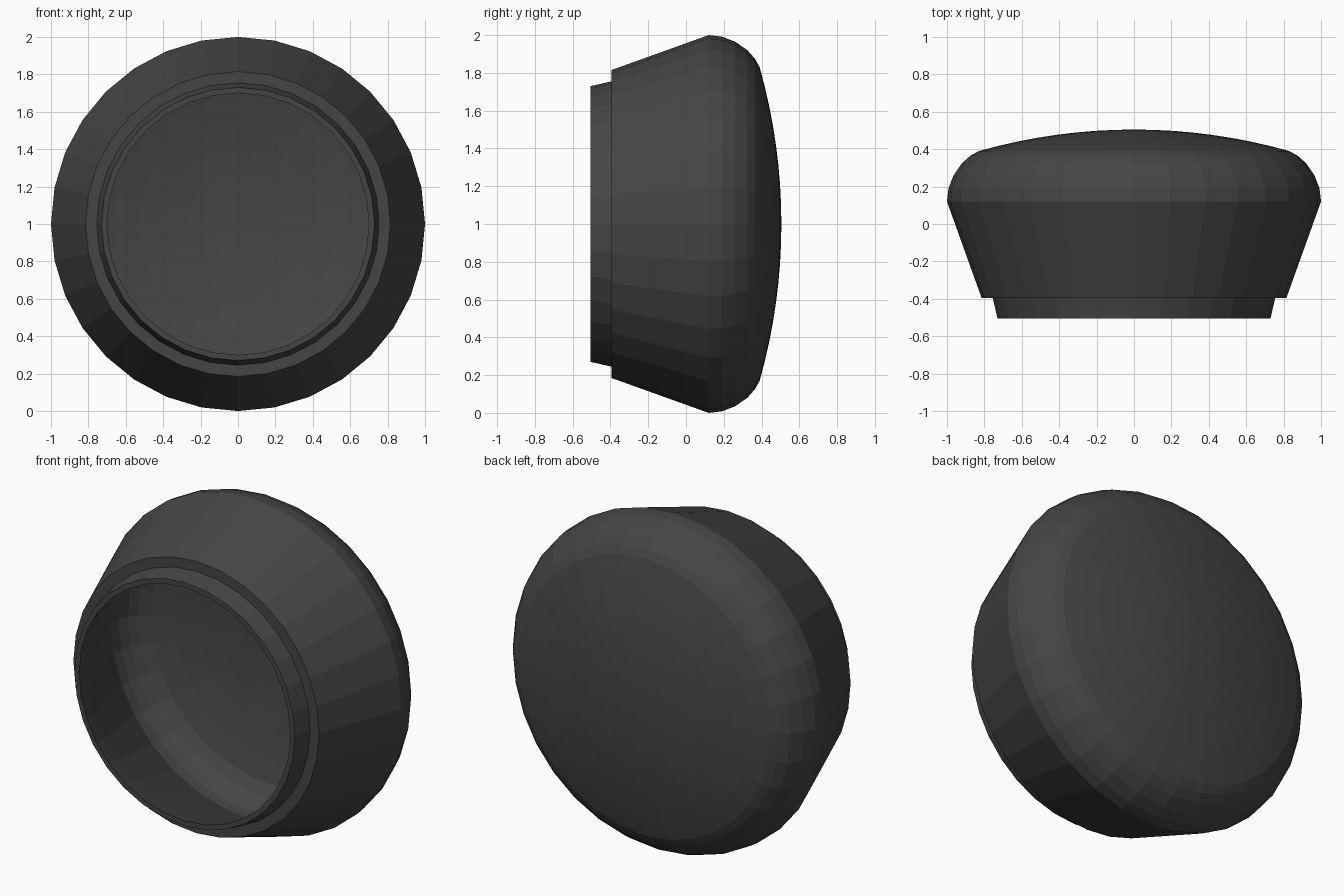
import bpy, bmesh
from math import sin, cos, pi, sqrt

if "Cube" in bpy.data.objects:
    bpy.data.objects.remove(bpy.data.objects["Cube"])

SIDES = 32


def dome(r_edge, y_edge, rise, steps):
    # shallow spherical cap, from near the centre out to its edge
    R = (r_edge ** 2 + rise ** 2) / (2 * rise)
    pts = []
    for i in range(steps + 1):
        r = r_edge * i / steps
        pts.append((r, y_edge + rise - R + sqrt(R * R - r * r)))
    return pts


def lathe(name, profile):
    # revolve (radius, y) pairs around the y axis at z = 1
    bm = bmesh.new()
    rings = []
    for r, y in profile:
        if r < 1e-6:
            rings.append([bm.verts.new((0, y, 1))])
        else:
            rings.append([bm.verts.new((r * sin(2 * pi * k / SIDES), y,
                                        1 + r * cos(2 * pi * k / SIDES)))
                          for k in range(SIDES)])
    for a, b in zip(rings, rings[1:]):
        for k in range(SIDES):
            n = (k + 1) % SIDES
            if len(a) == 1:
                bm.faces.new((a[0], b[k], b[n]))
            elif len(b) == 1:
                bm.faces.new((a[k], b[0], a[n]))
            else:
                bm.faces.new((a[k], b[k], b[n], a[n]))
    bmesh.ops.recalc_face_normals(bm, faces=bm.faces)
    mesh = bpy.data.meshes.new(name)
    bm.to_mesh(mesh)
    bm.free()
    obj = bpy.data.objects.new(name, mesh)
    bpy.context.collection.objects.link(obj)
    return obj


# outer skin: domed back, rounded shoulder, tapered side, stepped neck
outer = dome(0.83, 0.39, 0.115, 8) + [
    (0.875, 0.365), (0.92, 0.325), (0.965, 0.26), (0.992, 0.19), (1.0, 0.12),
    (0.815, -0.395), (0.755, -0.395), (0.73, -0.505)]

# hollow inside: narrow mouth flaring to a rounded shoulder and domed floor
inner = [(0.70, -0.505), (0.735, -0.395), (0.925, 0.12), (0.918, 0.18),
         (0.895, 0.235), (0.86, 0.28), (0.80, 0.32)]
inner += list(reversed(dome(0.80, 0.32, 0.11, 6)))[1:]

cap = lathe("hollow_cap", outer + inner)

mat = bpy.data.materials.new("dark_grey")
mat.diffuse_color = (0.06, 0.06, 0.06, 1)
mat.use_nodes = True
mat.node_tree.nodes["Principled BSDF"].inputs["Base Color"].default_value = mat.diffuse_color
cap.data.materials.append(mat)
